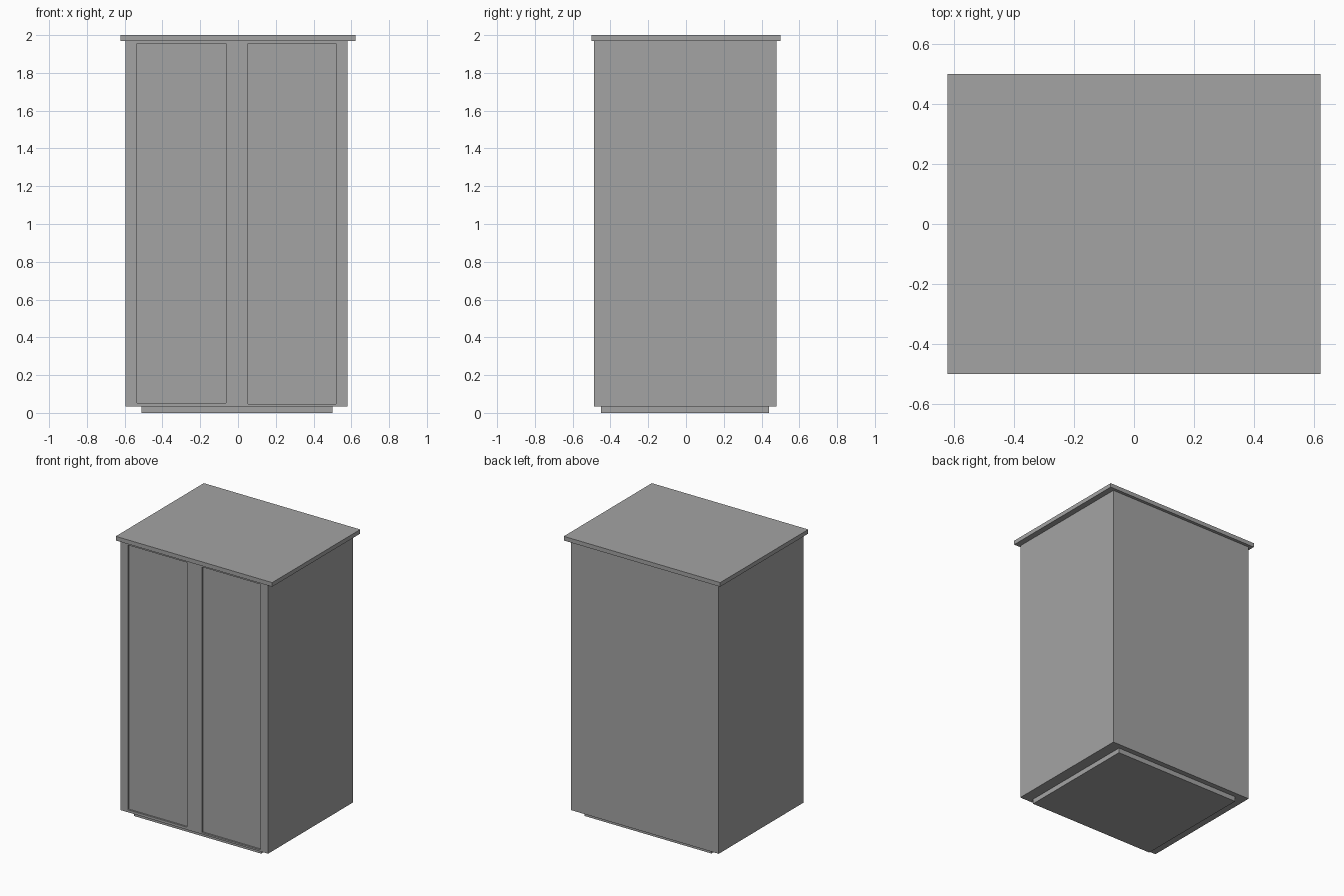
import bpy
import bmesh

old = bpy.data.objects.get("Cube")
if old:
    bpy.data.objects.remove(old, do_unlink=True)

# Single flat grey
grey = bpy.data.materials.new("plain grey")
grey.use_nodes = True
colour = (0.37, 0.37, 0.37, 1)
grey.diffuse_color = colour
grey.node_tree.nodes["Principled BSDF"].inputs["Base Color"].default_value = colour


def box(name, x, y, z):
    """Box spanning the given (low, high) range on each axis."""
    bm = bmesh.new()
    bmesh.ops.create_cube(bm, size=1)
    for v in bm.verts:
        v.co = [r[0] if c < 0 else r[1] for c, r in zip(v.co, (x, y, z))]
    mesh = bpy.data.meshes.new(name)
    bm.to_mesh(mesh)
    bm.free()
    mesh.materials.append(grey)
    obj = bpy.data.objects.new(name, mesh)
    bpy.context.collection.objects.link(obj)
    return obj


# Plinth, carcass and overhanging top
box("plinth", (-0.51, 0.50), (-0.45, 0.44), (0, 0.035))
carcass = box("carcass", (-0.595, 0.58), (-0.487, 0.478), (0.035, 1.97))
box("top_board", (-0.622, 0.622), (-0.5, 0.5), (1.97, 2))

# Shallow recessed door panels cut into the front
for name, x, z in (("right_door", (-0.535, -0.063), (0.053, 1.955)),
                   ("left_door", (0.053, 0.52), (0.047, 1.955))):
    cutter = box(name + "_cutter", x, (-0.6, -0.475), z)
    cutter.hide_render = True
    cutter.hide_viewport = True
    cut = carcass.modifiers.new(name + "_recess", 'BOOLEAN')
    cut.operation = 'DIFFERENCE'
    cut.solver = 'EXACT'
    cut.object = cutter
